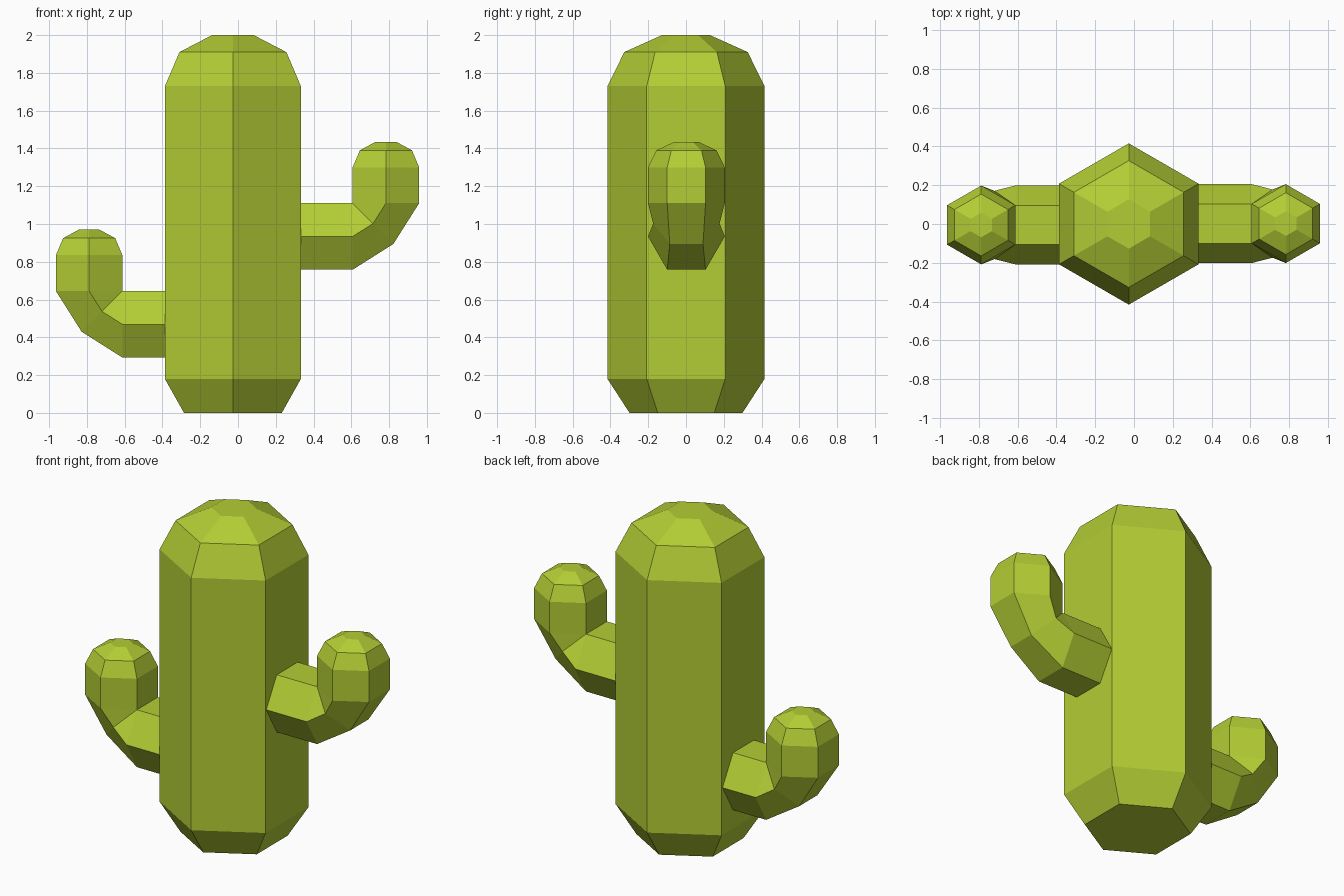
import bpy, bmesh
from math import radians, sin, cos
from mathutils import Vector

if "Cube" in bpy.data.objects:
    bpy.data.objects.remove(bpy.data.objects["Cube"])

green = bpy.data.materials.new("cactus_green")
green.diffuse_color = (0.45, 0.61, 0.035, 1)
green.use_nodes = True
green.node_tree.nodes["Principled BSDF"].inputs["Base Color"].default_value = green.diffuse_color


def hex_ring(centre, u, apothem):
    """Hexagon spanned by direction u and the y axis, corners on +-y."""
    r = apothem / cos(radians(30))
    return [Vector(centre) + Vector(u) * r * cos(radians(a)) + Vector((0, r * sin(radians(a)), 0))
            for a in range(30, 390, 60)]


def loft(name, rings):
    """Skin a list of hexagon rings into one closed, flat-shaded mesh."""
    bm = bmesh.new()
    loops = [[bm.verts.new(p) for p in ring] for ring in rings]
    for a, b in zip(loops, loops[1:]):
        for i in range(6):
            j = (i + 1) % 6
            bm.faces.new((a[i], a[j], b[j], b[i]))
    bm.faces.new(loops[0])
    bm.faces.new(loops[-1])
    bmesh.ops.remove_doubles(bm, verts=bm.verts, dist=0.001)
    bmesh.ops.recalc_face_normals(bm, faces=bm.faces)
    mesh = bpy.data.meshes.new(name)
    bm.to_mesh(mesh)
    bm.free()
    mesh.materials.append(green)
    bpy.context.collection.objects.link(bpy.data.objects.new(name, mesh))


def arm(name, side, start, pivot_x, y, pivot_z):
    """Horizontal stub, elbow turning about its inner corner, domed upright."""
    ap = 0.176
    rings = [hex_ring((side * start, y, pivot_z - ap), (0, 0, -1), ap)]
    for angle, size in ((-90, ap), (-45, ap * 0.866), (0, ap)):
        u = Vector((side * cos(radians(angle)), 0, sin(radians(angle))))
        rings.append(hex_ring(Vector((side * pivot_x, y, pivot_z)) + u * size, u, size))
    for dz, size in ((0.19, ap), (0.28, 0.138), (0.325, 0.055)):
        rings.append(hex_ring((side * (pivot_x + ap), y, pivot_z + dz), (side, 0, 0), size))
    loft(name, rings)


# Trunk with tapered foot and domed top
profile = [(0, 0.259), (0.18, 0.36), (1.73, 0.36), (1.91, 0.283), (2.0, 0.11)]
loft("trunk", [hex_ring((-0.027, 0, z), (1, 0, 0), ap) for z, ap in profile])

# Arms
arm("right_arm", 1, 0.325, 0.607, 0.002, 1.11)
arm("left_arm", -1, 0.38, 0.612, -0.005, 0.645)
